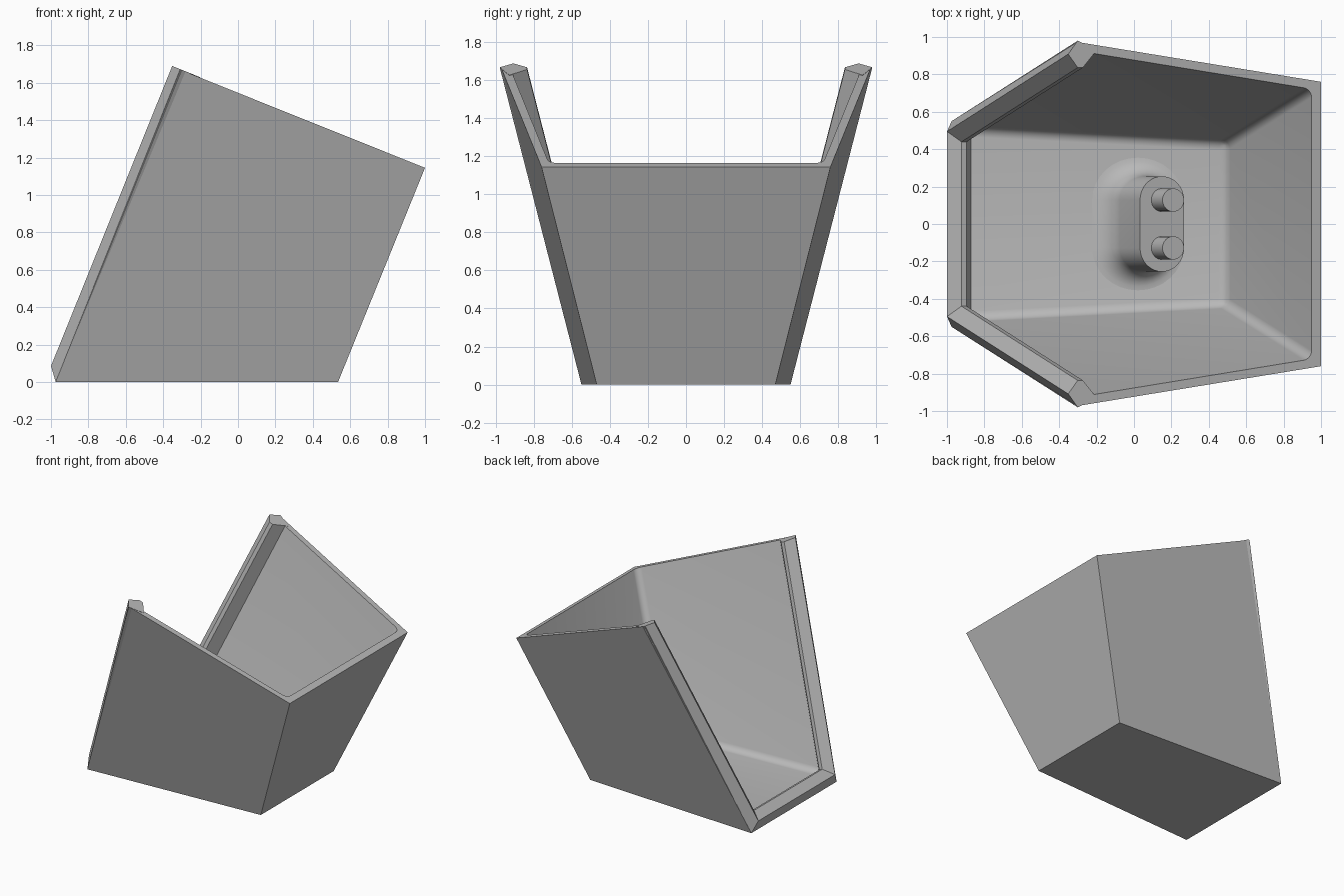
import bpy, bmesh, math
from mathutils import Vector

if "Cube" in bpy.data.objects:
    bpy.data.objects.remove(bpy.data.objects["Cube"])

gray = bpy.data.materials.new("plain_gray")
gray.use_nodes = True
gray.diffuse_color = (0.48, 0.48, 0.48, 1)
gray.node_tree.nodes["Principled BSDF"].inputs["Base Color"].default_value = (0.48, 0.48, 0.48, 1)

# Axes of the tilted opening: AXIS runs up the walls, ACROSS runs inward
TILT = math.radians(22)
AXIS = Vector((math.sin(TILT), 0, math.cos(TILT)))
ACROSS = Vector((math.cos(TILT), 0, -math.sin(TILT)))
SIDE = Vector((0, 1, 0))
WALL, FLOOR = 0.047, 0.05


def loft(name, rings, bevel_rule=None, bevel=0.045):
    """Skin a stack of closed rings and cap both ends."""
    bm = bmesh.new()
    rows = [[bm.verts.new(p) for p in ring] for ring in rings]
    n = len(rows[0])
    for a, b in zip(rows, rows[1:]):
        for i in range(n):
            j = (i + 1) % n
            bm.faces.new((a[i], a[j], b[j], b[i]))
    bm.faces.new(rows[0][::-1])
    bm.faces.new(rows[-1])
    bmesh.ops.recalc_face_normals(bm, faces=bm.faces[:])
    if bevel_rule:
        edges = [e for e in bm.edges if bevel_rule(e)]
        bmesh.ops.bevel(bm, geom=edges, offset=bevel, segments=6,
                        profile=0.5, affect='EDGES')
    mesh = bpy.data.meshes.new(name)
    bm.to_mesh(mesh)
    bm.free()
    mesh.materials.append(gray)
    obj = bpy.data.objects.new(name, mesh)
    bpy.context.collection.objects.link(obj)
    return obj


def activate(obj):
    bpy.ops.object.select_all(action='DESELECT')
    obj.select_set(True)
    bpy.context.view_layer.objects.active = obj


def smooth(obj):
    activate(obj)
    bpy.ops.object.shade_smooth_by_angle(angle=math.radians(30))


def side_y(x, z, inset=0.0):
    """Half width of the flaring side walls."""
    return 0.4984 - inset - 0.053 * x + 0.275 * z


def section(back, front, inset=0.0):
    """Four corners from an (x, z) pair at each end."""
    return [(x, s * side_y(x, z, inset), z)
            for (x, z), s in ((back, -1), (front, -1), (front, 1), (back, 1))]


# Outer shell
shell = loft("bin_shell", [section((-0.975, 0), (0.535, 0)),
                           section((-0.31, 1.67), (1.0, 1.145))])

# Cavity, open above and at one end, with rounded inner corners
def cavity_corner(e):
    mid = (e.verts[0].co + e.verts[1].co) / 2
    on_floor = mid.z < 0.1 and mid.x > -1
    upright = mid.x > 0.4 and abs(mid.y) > 0.1 and 0.1 < mid.z < 2
    return on_floor or upright


TOP = 2.2
cavity = loft("cavity_cutter", [
    section((-1.4, FLOOR), (0.477 + 0.406 * FLOOR, FLOOR), WALL),
    section((-1.4, TOP), (0.477 + 0.406 * TOP, TOP), WALL)], cavity_corner)
cavity.hide_render = True
cut = shell.modifiers.new("cavity", 'BOOLEAN')
cut.operation, cut.solver, cut.object = 'DIFFERENCE', 'EXACT', cavity
activate(shell)
bpy.ops.object.modifier_apply(modifier=cut.name)
bpy.data.objects.remove(cavity)
smooth(shell)

# U-shaped ridge around the open end: (depth, inward width) profile
PROFILE = [(0, 0), (-0.055, 0.07), (0, 0.14), (0.03, 0.14), (0.11, 0.05)]
CORNER = Vector((-0.975, 0, 0))
HEIGHT, FLARE = 1.8, 0.239


def frame_ring(side, at_top):
    ring = []
    for depth, width in PROFILE:
        v = HEIGHT if at_top else width
        y = 0.55 + FLARE * v - 1.028 * width
        ring.append(CORNER + ACROSS * depth + AXIS * v + SIDE * side * y)
    return ring


loft("opening_frame", [frame_ring(-1, True), frame_ring(-1, False),
                       frame_ring(1, False), frame_ring(1, True)])

# Oblong mount with a flared foot, leaning with the walls
CENTRE = Vector((0.15, 0, 0.37))
RADIUS, HALF, FILLET = 0.127, 0.128, 0.1


def stadium(extra, steps=16):
    pts = []
    for end in (1, -1):
        for i in range(steps + 1):
            a = math.pi * i / steps + (0 if end > 0 else math.pi)
            r = RADIUS + extra
            pts.append(CENTRE + ACROSS * r * math.cos(a)
                       + SIDE * (end * HALF + r * math.sin(a)))
    return pts


def slide(points, z):
    return [p + AXIS * ((z - p.z) / AXIS.z) for p in points]


mount_rings = [slide(stadium(FILLET), FLOOR - 0.01)]
for k in range(8):
    t = math.pi / 2 * k / 7
    mount_rings.append(slide(stadium(FILLET * (1 - math.sin(t))),
                             FLOOR + FILLET * (1 - math.cos(t))))
mount_rings.append(stadium(0))
smooth(loft("mount_base", mount_rings))


# Two round pegs on the mount
def circle(centre, r, n=32):
    return [centre + ACROSS * r * math.cos(2 * math.pi * i / n)
            + SIDE * r * math.sin(2 * math.pi * i / n) for i in range(n)]


for label, s in (("left", 1), ("right", -1)):
    foot = CENTRE + SIDE * s * HALF
    smooth(loft(label + "_peg", [circle(foot - AXIS * 0.02, 0.062),
                                 circle(foot + AXIS * 0.16, 0.062)]))
